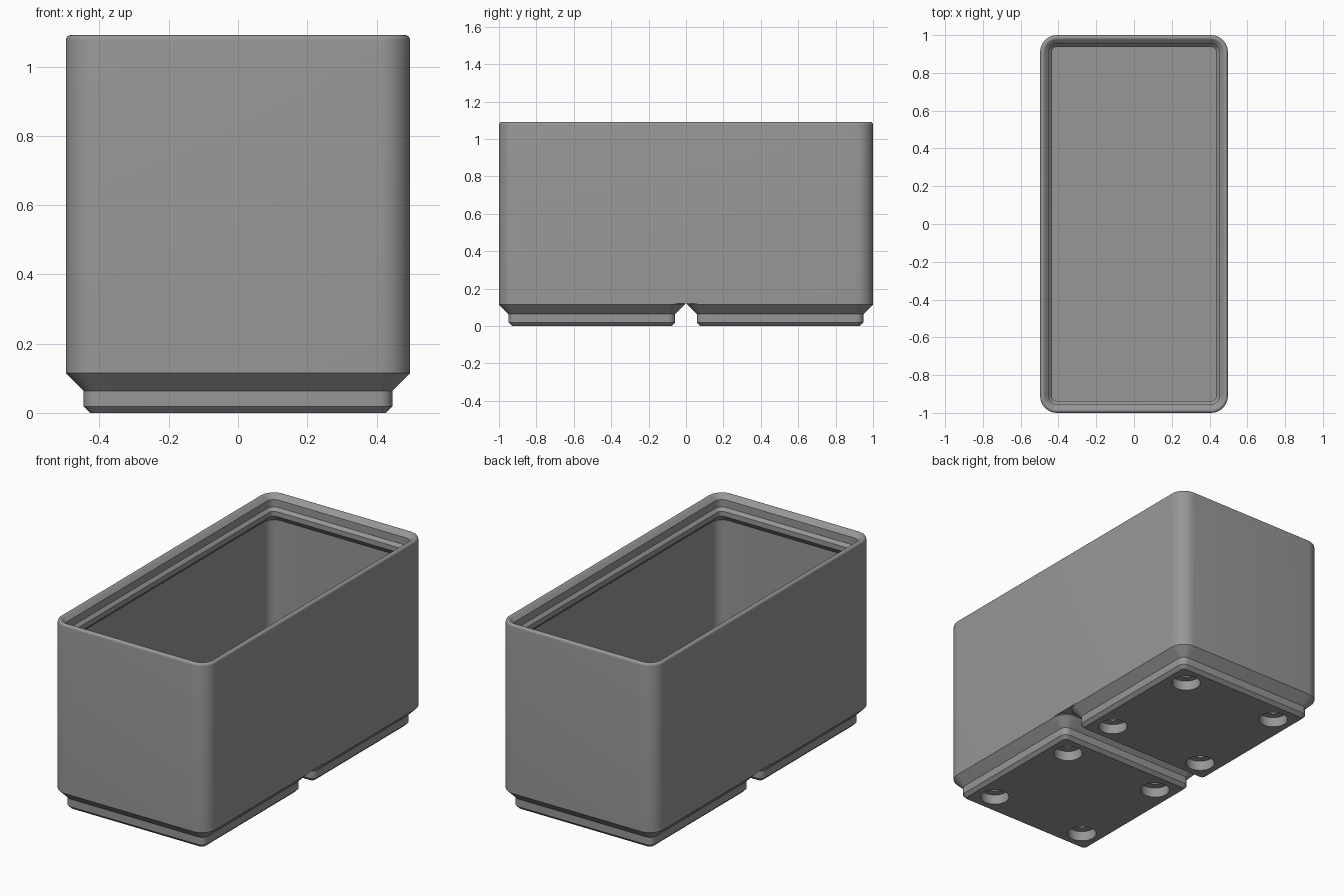
import bpy, bmesh, math

if "Cube" in bpy.data.objects:
    bpy.data.objects.remove(bpy.data.objects["Cube"])

U = 1 / 41.75            # model units per millimetre
HX, HY, R = 20.75, 41.75, 3.75   # half sizes and corner radius in mm
SEG = 10                 # segments per rounded corner

grey = bpy.data.materials.new("grey plastic")
grey.diffuse_color = (0.31, 0.31, 0.31, 1)
grey.use_nodes = True
grey.node_tree.nodes["Principled BSDF"].inputs["Base Color"].default_value = grey.diffuse_color


def rounded_rect(hx, hy, inset, r):
    """Outline of a rounded rectangle moved inwards by inset."""
    r = max(r - inset, 0.3)
    pts = []
    for i, (sx, sy) in enumerate([(1, 1), (-1, 1), (-1, -1), (1, -1)]):
        cx, cy = sx * (hx - inset - r), sy * (hy - inset - r)
        for k in range(SEG + 1):
            a = math.pi / 2 * (i + k / SEG)
            pts.append((cx + r * math.cos(a), cy + r * math.sin(a)))
    return pts


def circle(r, n=40):
    return [(r * math.cos(2 * math.pi * k / n), r * math.sin(2 * math.pi * k / n))
            for k in range(n)]


def loft(bm, sections, cx=0, cy=0):
    """Skin a stack of (outline, z) sections and close both ends."""
    rings = [[bm.verts.new(((x + cx) * U, (y + cy) * U, z * U)) for x, y in pts]
             for pts, z in sections]
    for a, b in zip(rings, rings[1:]):
        n = len(a)
        for i in range(n):
            j = (i + 1) % n
            bm.faces.new((a[i], a[j], b[j], b[i]))
    bm.faces.new(rings[0][::-1])
    bm.faces.new(rings[-1])


def make(name, bm):
    bmesh.ops.recalc_face_normals(bm, faces=bm.faces)
    me = bpy.data.meshes.new(name)
    bm.to_mesh(me)
    bm.free()
    ob = bpy.data.objects.new(name, me)
    me.materials.append(grey)
    bpy.context.collection.objects.link(ob)
    return ob


# Bin body: outer wall, rounded rim, stepped stacking lip, inner wall, floor
profile = [(0, 5), (0, 44.95)]
for k in range(1, 9):                      # rounded rim, ends tangent to the lip slope
    a = math.radians(180 - 135 * k / 8)
    profile.append((0.6 + 0.6 * math.cos(a), 44.95 + 0.6 * math.sin(a)))
profile += [(1.9, 44.5), (1.9, 42.7), (2.6, 42), (2.6, 40.8), (0.95, 39.15), (0.95, 7)]
bm = bmesh.new()
loft(bm, [(rounded_rect(HX, HY, i, R), z) for i, z in profile])
body = make("bin_body", bm)

# Two stepped feet
feet = []
foot_profile = [(2.95, 0), (2.15, 0.8), (2.15, 2.65), (0, 4.8), (0, 5.02)]
for name, cy in (("front_foot", -21), ("back_foot", 21)):
    bm = bmesh.new()
    loft(bm, [(rounded_rect(HX, HX, i, R), z) for i, z in foot_profile], 0, cy)
    feet.append(make(name, bm))

# Stepped magnet and screw holes in the corners of each foot
bm = bmesh.new()
for cy in (-21, 21):
    for sx in (-1, 1):
        for sy in (-1, 1):
            loft(bm, [(circle(3.25), -1), (circle(3.25), 2.4),
                      (circle(1.5), 2.4), (circle(1.5), 6)], 13 * sx, cy + 13 * sy)
cutter = make("hole_cutter", bm)
cutter.hide_render = True

for ob in [body] + feet:
    bpy.ops.object.select_all(action='DESELECT')
    ob.select_set(True)
    bpy.context.view_layer.objects.active = ob
    mod = ob.modifiers.new("holes", 'BOOLEAN')
    mod.operation = 'DIFFERENCE'
    mod.solver = 'EXACT'
    mod.object = cutter
    bpy.ops.object.modifier_apply(modifier=mod.name)
    bpy.ops.object.shade_smooth_by_angle(angle=math.radians(25))
bpy.data.objects.remove(cutter)
